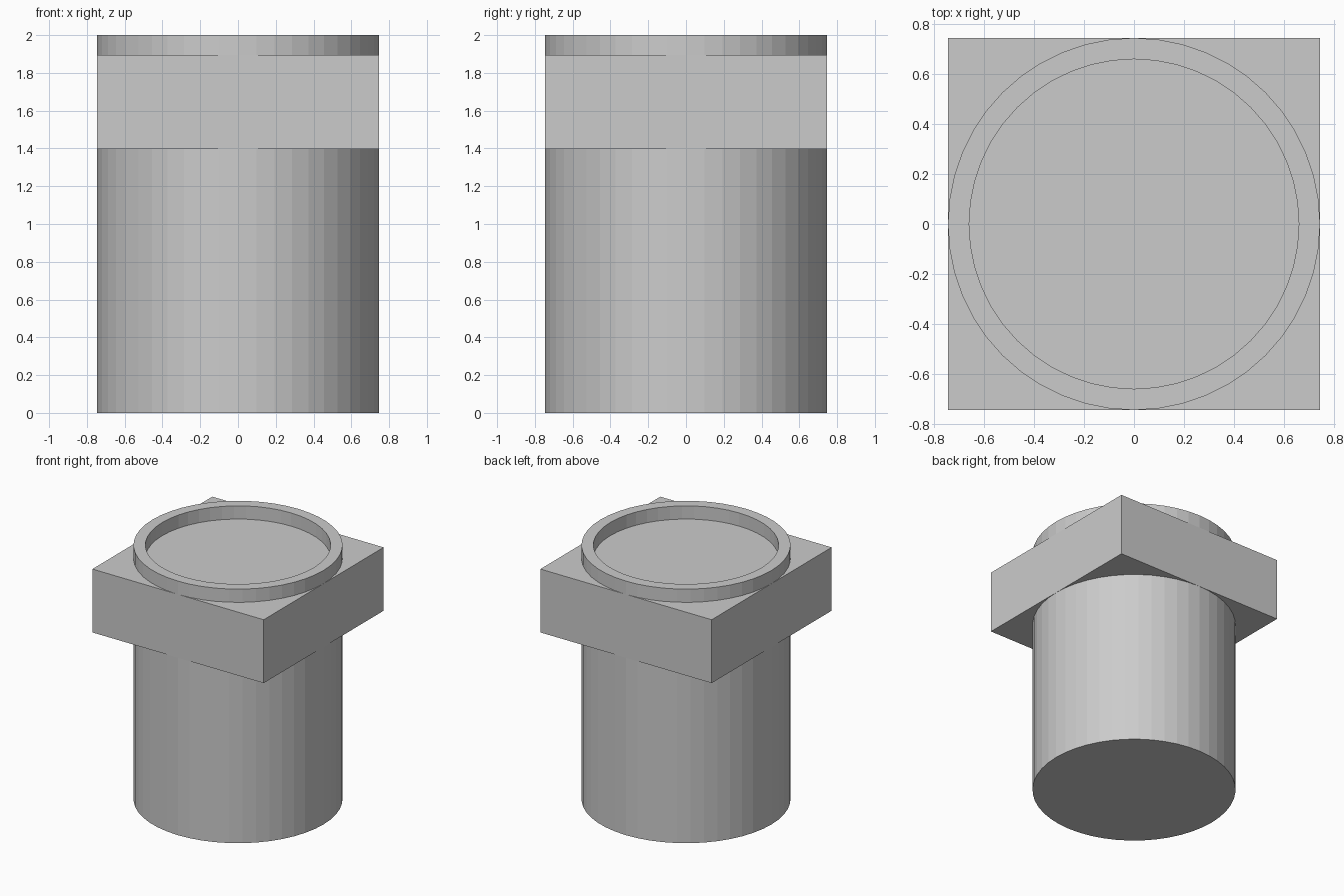
import bpy, bmesh
from math import cos, sin, tau

if "Cube" in bpy.data.objects:
    bpy.data.objects.remove(bpy.data.objects["Cube"])

SIDES = 48
RADIUS = 0.746       # shaft, collar half-width and rim share this size
RIM_INNER = 0.661
Z_COLLAR, Z_RIM, Z_TOP = 1.397, 1.896, 2.0


def finish(name, bm):
    bmesh.ops.recalc_face_normals(bm, faces=bm.faces)
    mesh = bpy.data.meshes.new(name)
    bm.to_mesh(mesh)
    bm.free()
    obj = bpy.data.objects.new(name, mesh)
    bpy.context.collection.objects.link(obj)
    return obj


def circle(bm, r, z):
    return [bm.verts.new((r * cos(tau * i / SIDES), r * sin(tau * i / SIDES), z))
            for i in range(SIDES)]


def bridge(bm, a, b):
    for i in range(SIDES):
        j = (i + 1) % SIDES
        bm.faces.new((a[i], a[j], b[j], b[i]))


# Round shaft
bm = bmesh.new()
low, high = circle(bm, RADIUS, 0), circle(bm, RADIUS, Z_COLLAR)
bridge(bm, low, high)
bm.faces.new(low)
bm.faces.new(high)
finish("shaft", bm)

# Square collar
bm = bmesh.new()
bmesh.ops.create_cube(bm, size=1)
bmesh.ops.scale(bm, vec=(2 * RADIUS, 2 * RADIUS, Z_RIM - Z_COLLAR), verts=bm.verts)
bmesh.ops.translate(bm, vec=(0, 0, (Z_RIM + Z_COLLAR) / 2), verts=bm.verts)
finish("square_collar", bm)

# Raised open rim, a closed rectangular section swept around
bm = bmesh.new()
loops = [circle(bm, r, z) for r, z in
         ((RADIUS, Z_RIM), (RADIUS, Z_TOP), (RIM_INNER, Z_TOP), (RIM_INNER, Z_RIM))]
for k in range(4):
    bridge(bm, loops[k], loops[(k + 1) % 4])
finish("top_rim", bm)
